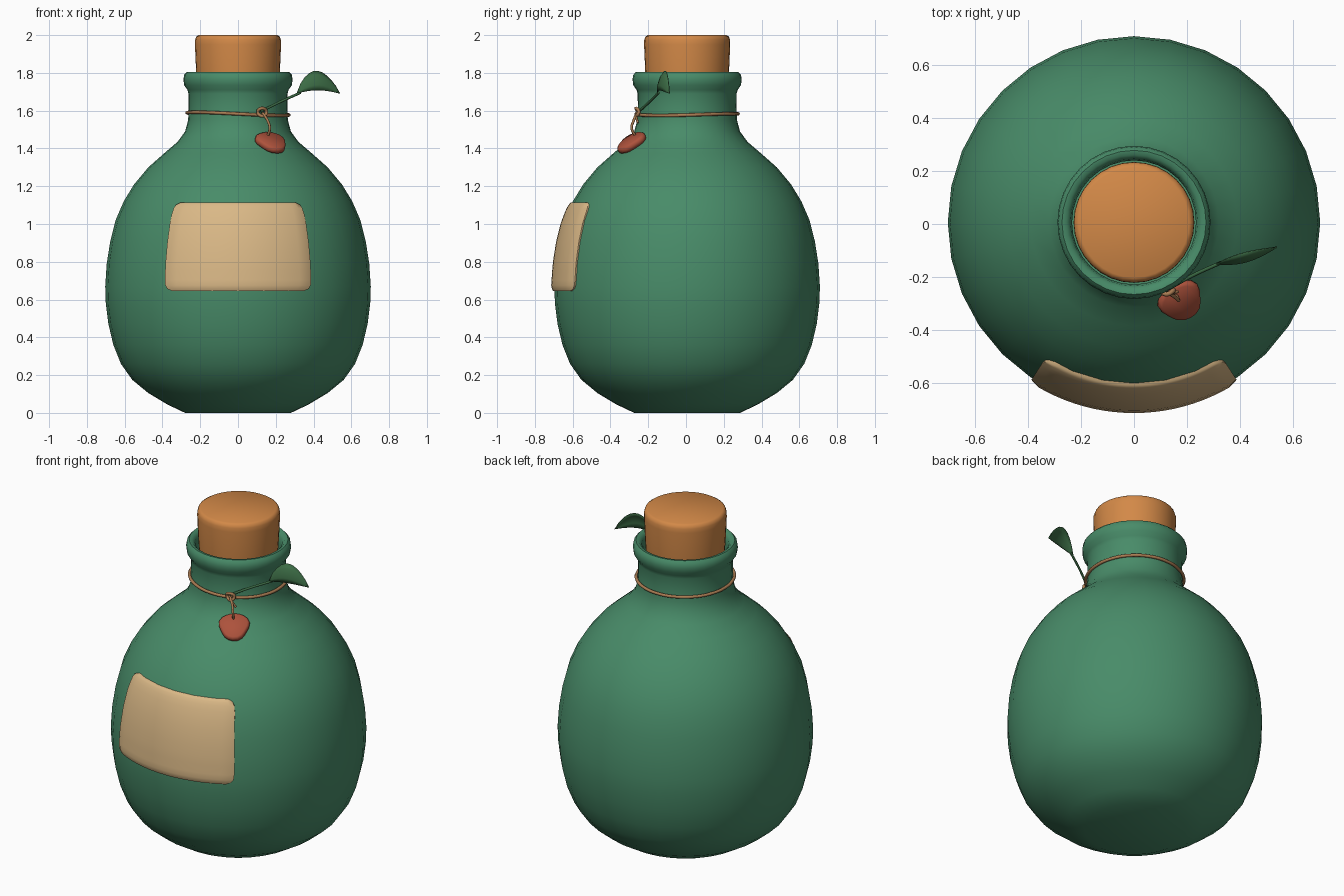
import bpy, bmesh, math
from mathutils import Vector

if "Cube" in bpy.data.objects:
    bpy.data.objects.remove(bpy.data.objects["Cube"], do_unlink=True)

CY = 0.006  # bottle axis


def material(name, r, g, b):
    m = bpy.data.materials.new(name)
    m.use_nodes = True
    m.diffuse_color = (r, g, b, 1)
    bsdf = m.node_tree.nodes["Principled BSDF"]
    bsdf.inputs["Base Color"].default_value = (r, g, b, 1)
    bsdf.inputs["Roughness"].default_value = 0.6
    return m


GLASS = material("bottle_green", 0.065, 0.26, 0.14)
CORK = material("cork_orange", 0.65, 0.25, 0.064)
PAPER = material("label_tan", 0.70, 0.48, 0.24)
TWINE = material("twine_brown", 0.40, 0.20, 0.085)
WAX = material("seal_red", 0.42, 0.085, 0.045)
LEAF = material("leaf_green", 0.045, 0.15, 0.06)


def finish(name, bm, mat, angle=50):
    bmesh.ops.remove_doubles(bm, verts=bm.verts, dist=1e-5)
    bmesh.ops.recalc_face_normals(bm, faces=bm.faces)
    me = bpy.data.meshes.new(name)
    bm.to_mesh(me)
    bm.free()
    ob = bpy.data.objects.new(name, me)
    bpy.context.collection.objects.link(ob)
    me.materials.append(mat)
    bpy.ops.object.select_all(action="DESELECT")
    ob.select_set(True)
    bpy.context.view_layer.objects.active = ob
    bpy.ops.object.shade_smooth_by_angle(angle=math.radians(angle))
    return ob


def skin(bm, rows, closed=False):
    """Join rows of points with quads."""
    vs = [[bm.verts.new(p) for p in row] for row in rows]
    n = len(vs[0])
    for a, b in zip(vs, vs[1:]):
        for i in range(n if closed else n - 1):
            j = (i + 1) % n
            bm.faces.new((a[i], a[j], b[j], b[i]))
    return vs


def lathe(name, profile, mat, segs=32):
    bm = bmesh.new()
    rows = [[(r * math.cos(2 * math.pi * i / segs), CY + r * math.sin(2 * math.pi * i / segs), z)
             for i in range(segs)] for r, z in profile]
    vs = skin(bm, rows, True)
    bm.faces.new(vs[0])
    bm.faces.new(vs[-1])
    return finish(name, bm, mat)


def tube(name, points, radius, mat, cyclic=False):
    cu = bpy.data.curves.new(name, "CURVE")
    cu.dimensions = "3D"
    cu.bevel_depth = radius
    cu.bevel_resolution = 2
    cu.resolution_u = 6
    cu.use_fill_caps = True
    sp = cu.splines.new("BEZIER")
    sp.bezier_points.add(len(points) - 1)
    for bp, p in zip(sp.bezier_points, points):
        bp.co = p
        bp.handle_left_type = bp.handle_right_type = "AUTO"
    sp.use_cyclic_u = cyclic
    cu.materials.append(mat)
    ob = bpy.data.objects.new(name, cu)
    bpy.context.collection.objects.link(ob)
    return ob


# Bottle: body, neck, rolled lip and inner throat
body = [(0.28, 0), (0.375, 0.045), (0.475, 0.105), (0.56, 0.175), (0.62, 0.26),
        (0.66, 0.36), (0.686, 0.47), (0.70, 0.58), (0.703, 0.67), (0.695, 0.79),
        (0.676, 0.91), (0.648, 1.02), (0.605, 1.12), (0.55, 1.21), (0.475, 1.3),
        (0.39, 1.375), (0.32, 1.435), (0.28, 1.49), (0.264, 1.55)]
neck = [(0.261, 1.62), (0.262, 1.69), (0.268, 1.71), (0.285, 1.735), (0.289, 1.765),
        (0.285, 1.79), (0.272, 1.804), (0.255, 1.802), (0.24, 1.785), (0.234, 1.75), (0.234, 1.6)]
lathe("bottle", body + neck, GLASS)

# Cork stopper
lathe("cork", [(0.205, 1.62), (0.216, 1.72), (0.222, 1.81), (0.228, 1.95),
               (0.227, 1.975), (0.221, 1.992), (0.208, 2.0)], CORK)


def body_radius(z):
    for (r0, z0), (r1, z1) in zip(body, body[1:]):
        if z0 <= z <= z1:
            return r0 + (r1 - r0) * (z - z0) / (z1 - z0)
    return body[-1][0]


# Paper label: a padded patch wrapped on the body, with rounded corners
Z0, Z1, CORNER, COLS = 0.645, 1.115, 0.05, 24
heights = [Z0, Z0, Z0 + 0.012, Z0 + 0.03, Z0 + 0.06]
heights += [Z0 + 0.06 + (Z1 - Z0 - 0.12) * k / 7 for k in range(1, 7)]
heights += [Z1 - 0.06, Z1 - 0.03, Z1 - 0.012, Z1, Z1]
rows = []
for k, z in enumerate(heights):
    d = max(0, CORNER - min(z - Z0, Z1 - z))
    half = 0.578 - 0.065 * (CORNER - math.sqrt(CORNER ** 2 - d ** 2)) / CORNER
    end_row = k in (0, len(heights) - 1)
    edge = min(z - Z0, Z1 - z)
    row = []
    for i in range(COLS + 1):
        u = max(-1, min(1, (i - COLS / 2) / (COLS / 2 - 1)))
        rim = end_row or i in (0, COLS)
        pad = -0.012 if rim else 0.008 + 0.009 * min(1, edge / 0.02, (1 - abs(u)) / 0.06)
        r = body_radius(z) + pad
        row.append((r * math.sin(half * u), CY - r * math.cos(half * u), z))
    rows.append(row)
bm = bmesh.new()
skin(bm, rows)
finish("label", bm, PAPER, 60)

# Twine around the neck, its knot and the hanging string
ring = []
for i in range(16):
    a = 2 * math.pi * i / 16
    ring.append((0.27 * math.cos(a), CY + 0.27 * math.sin(a),
                 1.583 - 0.006 * math.cos(a) + 0.004 * math.sin(2 * a)))
tube("neck_twine", ring, 0.009, TWINE, True)
tube("knot", [(0.105, -0.255, 1.59), (0.125, -0.265, 1.612), (0.15, -0.25, 1.595),
              (0.135, -0.262, 1.572)], 0.009, TWINE, True)
tube("hanging_string", [(0.13, -0.26, 1.59), (0.158, -0.278, 1.545),
                        (0.168, -0.288, 1.51), (0.158, -0.268, 1.465)], 0.007, TWINE)
tube("loose_end", [(0.13, -0.26, 1.59), (0.145, -0.262, 1.565), (0.165, -0.255, 1.535)],
     0.006, TWINE)

# Wax seal: a rounded, uneven disc lying on the shoulder
centre = Vector((0.176, -0.288, 1.432))
normal = Vector((0.28, -0.5, 0.82)).normalized()
across = normal.cross(Vector((0, 0, 1))).normalized() * -1
up = normal.cross(across)
if up.z < 0:
    up = -up
rows = []
for scale, h in [(0.85, -0.02), (1, -0.012), (1.03, 0), (1, 0.012), (0.88, 0.02)]:
    row = []
    for i in range(20):
        a = 2 * math.pi * i / 20
        r = 0.081 * scale * (1 - 0.07 * math.sin(3 * a - 0.2) * -1 + 0.02 * math.sin(5 * a))
        row.append(centre + across * r * math.cos(a) + up * r * math.sin(a) + normal * h)
    rows.append(row)
bm = bmesh.new()
vs = skin(bm, rows, True)
bm.faces.new(vs[0])
bm.faces.new(vs[-1])
finish("wax_seal", bm, WAX, 60)

# Leaf stem, then an arched leaf folded along its midrib
tube("leaf_stem", [(0.12, -0.25, 1.595), (0.22, -0.195, 1.645), (0.33, -0.145, 1.695)], 0.007, LEAF)
base, tip = Vector((0.31, -0.15, 1.69)), Vector((0.54, -0.087, 1.69))
side = Vector((0.27, -0.96, 0))
N = 10
rows = []
for k in range(N + 1):
    t = k / N
    swell = math.sin(math.pi * t ** 0.9)
    p = base.lerp(tip, t)
    low = p + side * 0.02 * swell + Vector((0, 0, 0.018 * swell))
    mid = p + side * 0.014 * swell + Vector((0, 0, 0.075 * swell))
    top = p - side * 0.012 * swell + Vector((0, 0, 0.12 * swell ** 0.85))
    rows.append([low, low.lerp(mid, 0.5) + side * 0.006 * swell, mid,
                 mid.lerp(top, 0.5) + side * 0.005 * swell, top])
bm = bmesh.new()
skin(bm, rows)
leaf = finish("leaf", bm, LEAF, 40)
thick = leaf.modifiers.new("thickness", "SOLIDIFY")
thick.thickness = 0.005
thick.offset = 0
